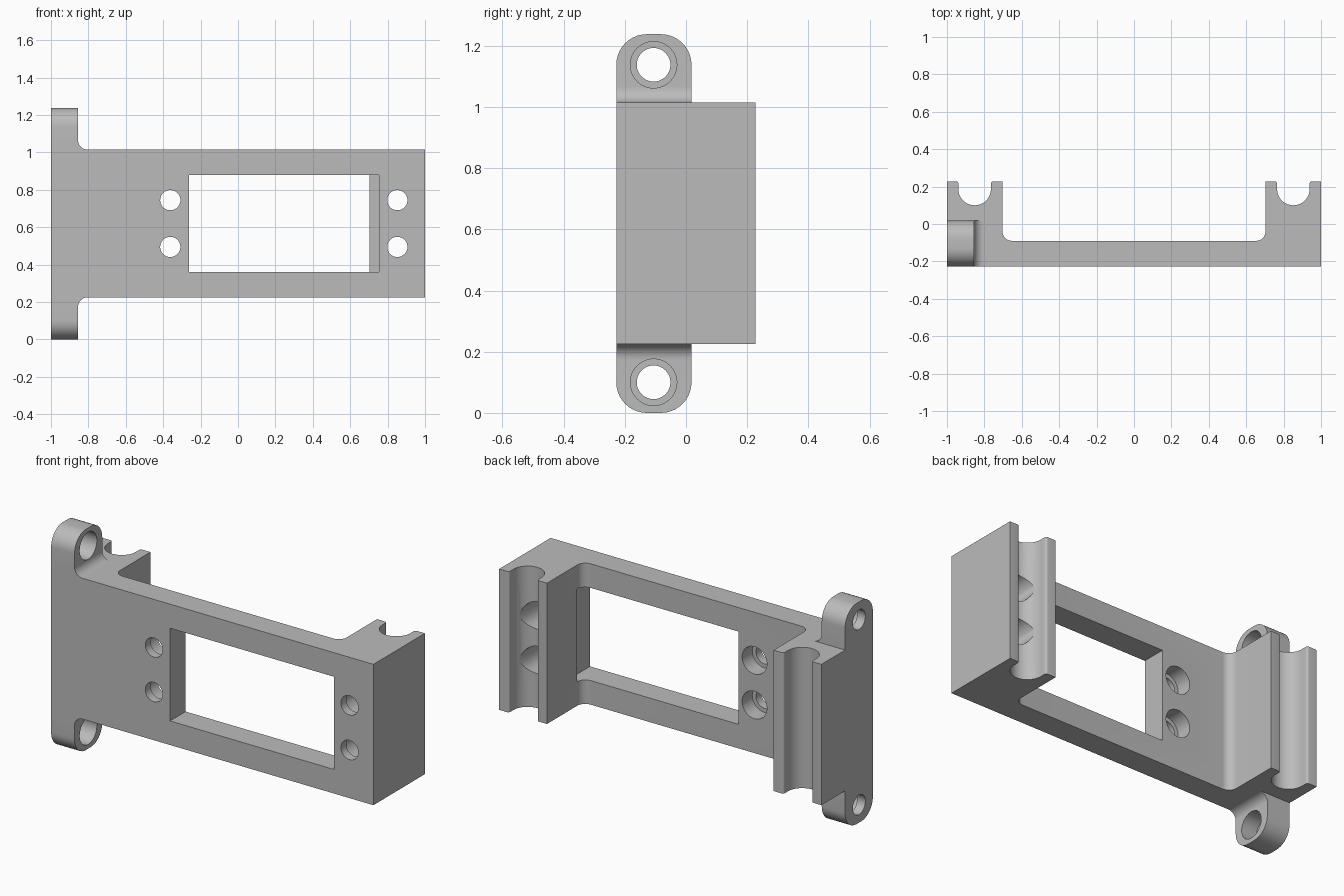
import bpy, bmesh
from math import cos, sin, radians

cube = bpy.data.objects.get("Cube")
if cube:
    bpy.data.objects.remove(cube, do_unlink=True)

grey = bpy.data.materials.new("plain grey")
grey.use_nodes = True
colour = (0.5, 0.5, 0.5, 1)
grey.diffuse_color = colour
grey.node_tree.nodes["Principled BSDF"].inputs["Base Color"].default_value = colour

FRONT, BACK = -0.228, 0.228
LOW, HIGH, TOP = 0.225, 1.015, 1.238
PLATE, FILLET = -0.09, 0.05


def arc(u, v, r, start, end, n=10):
    angles = [radians(start + (end - start) * i / n) for i in range(n + 1)]
    return [(u + r * cos(a), v + r * sin(a)) for a in angles]


def prism(name, points, axis, a, b):
    """Extrude a flat outline along an axis from a to b."""
    place = {"x": lambda u, v, w: (w, u, v),
             "y": lambda u, v, w: (u, w, v),
             "z": lambda u, v, w: (u, v, w)}[axis]
    bm = bmesh.new()
    ends = [[bm.verts.new(place(u, v, w)) for u, v in points] for w in (a, b)]
    for ring in ends:
        bm.faces.new(ring)
    for i in range(len(points)):
        j = (i + 1) % len(points)
        bm.faces.new((ends[0][i], ends[0][j], ends[1][j], ends[1][i]))
    bmesh.ops.recalc_face_normals(bm, faces=bm.faces)
    mesh = bpy.data.meshes.new(name)
    bm.to_mesh(mesh)
    bm.free()
    mesh.materials.append(grey)
    obj = bpy.data.objects.new(name, mesh)
    bpy.context.collection.objects.link(obj)
    return obj


def rod(u, v, r, axis, a, b):
    return prism("hole_cutter", arc(u, v, r, 0, 360, 48)[:-1], axis, a, b)


def combine(target, other, operation):
    mod = target.modifiers.new(operation, "BOOLEAN")
    mod.operation, mod.solver, mod.object = operation, "EXACT", other
    bpy.context.view_layer.objects.active = target
    bpy.ops.object.modifier_apply(modifier=mod.name)
    bpy.data.objects.remove(other, do_unlink=True)


# Body outline: plate, filleted posts and round channels with lips
def post_outline():
    lip, cx, r, cy = 0.012, 0.852, 0.087, 0.187
    return ([(1, FRONT), (1, BACK)]
            + arc(cx + r + lip, BACK - lip, lip, 90, 180, 4)
            + arc(cx, cy, r, 0, -180, 28)
            + arc(cx - r - lip, BACK - lip, lip, 0, 90, 4)
            + [(0.703, BACK)]
            + arc(0.703 - FILLET, PLATE + FILLET, FILLET, 0, -90))


right_half = post_outline()
left_half = [(-x, y) for x, y in reversed(right_half)]
bracket = prism("servo_bracket", right_half + left_half, "z", LOW, HIGH)

# Mounting ears: rounded strip along one end, with fillets into the body
y0, y1, r = FRONT, 0.018, 0.1
strip = (arc(y1 - r, TOP - r, r, 0, 90) + arc(y0 + r, TOP - r, r, 90, 180)
         + arc(y0 + r, r, r, 180, 270) + arc(y1 - r, r, r, 270, 360))
combine(bracket, prism("ear_strip", strip, "x", -1, -0.855), "UNION")
inner = -0.855
for edge, s in ((HIGH, 1), (LOW, -1)):
    curve = arc(inner + FILLET, FILLET, FILLET, 270, 180)
    outline = [(inner - 0.04, -0.02), (inner + FILLET, -0.02)] + curve + [(inner - 0.04, FILLET)]
    outline = [(x, edge + s * z) for x, z in outline]
    combine(bracket, prism("ear_fillet", outline, "y", y0, y1), "UNION")

# Rectangular window
window = [(-0.262, 0.36), (0.755, 0.36), (0.755, 0.88), (-0.262, 0.88)]
combine(bracket, prism("window_cutter", window, "y", -0.4, PLATE + FILLET + 0.001), "DIFFERENCE")

# Counterbored screw holes beside the window
for x in (-0.362, 0.852):
    for z in (0.495, 0.745):
        combine(bracket, rod(x, z, 0.054, "y", -0.4, 0.15), "DIFFERENCE")
        combine(bracket, rod(x, z, 0.077, "y", -0.18, 0.18), "DIFFERENCE")

# Counterbored holes in the ears
for z in (0.1, TOP - 0.1):
    combine(bracket, rod(-0.106, z, 0.055, "x", -1.2, -0.7), "DIFFERENCE")
    combine(bracket, rod(-0.106, z, 0.076, "x", -0.95, -0.7), "DIFFERENCE")

bpy.ops.object.select_all(action="DESELECT")
bracket.select_set(True)
bpy.context.view_layer.objects.active = bracket
bpy.ops.object.shade_smooth_by_angle(angle=radians(30))
